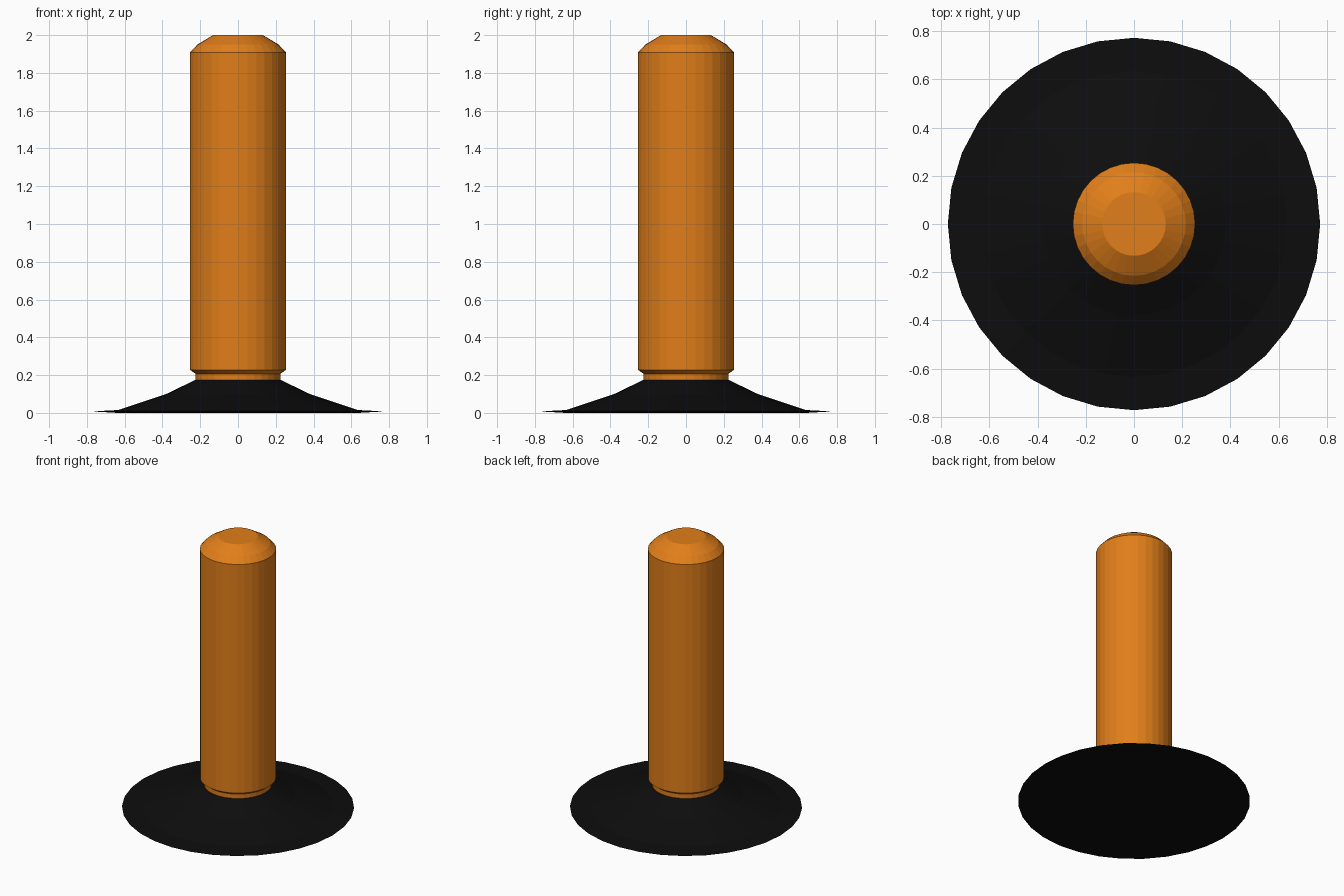
import bpy, bmesh
from math import cos, sin, tau

if "Cube" in bpy.data.objects:
    bpy.data.objects.remove(bpy.data.objects["Cube"])

SIDES = 32


def material(name, rgb):
    mat = bpy.data.materials.new(name)
    mat.diffuse_color = (*rgb, 1)
    mat.use_nodes = True
    mat.node_tree.nodes["Principled BSDF"].inputs["Base Color"].default_value = mat.diffuse_color
    return mat


def lathe(name, profile, mat):
    """Closed flat-shaded solid turned from (radius, z) points, bottom to top."""
    bm = bmesh.new()
    rings = [[bm.verts.new((r * cos(tau * i / SIDES), r * sin(tau * i / SIDES), z))
              for i in range(SIDES)] for r, z in profile]
    for low, high in zip(rings, rings[1:]):
        for i in range(SIDES):
            j = (i + 1) % SIDES
            bm.faces.new((low[i], low[j], high[j], high[i]))
    bm.faces.new(rings[0][::-1])
    bm.faces.new(rings[-1])
    mesh = bpy.data.meshes.new(name)
    bm.to_mesh(mesh)
    bm.free()
    mesh.materials.append(mat)
    obj = bpy.data.objects.new(name, mesh)
    bpy.context.collection.objects.link(obj)
    return obj


orange = material("orange", (0.75, 0.21, 0.01))
black = material("black", (0.004, 0.004, 0.004))

# Flared rubber foot with a thin lip
lathe("base", [(0.64, 0), (0.773, 0.008), (0.635, 0.015),
               (0.38, 0.10), (0.225, 0.175)], black)

# Post with narrow neck and rounded cap
lathe("post", [(0.225, 0.175), (0.225, 0.207), (0.254, 0.228), (0.254, 1.908),
               (0.215, 1.95), (0.132, 2.0)], orange)
